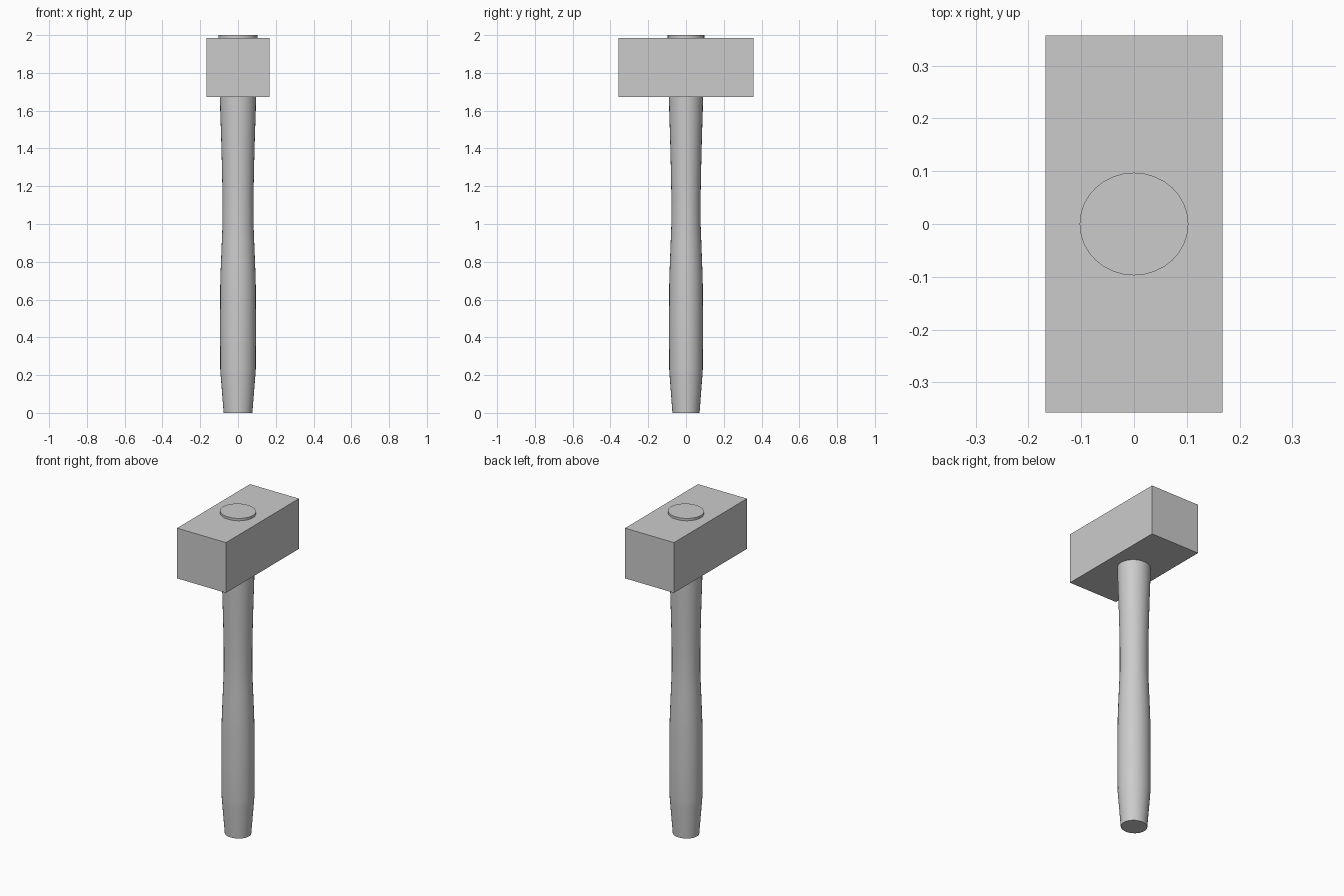
import bpy, bmesh, math

if "Cube" in bpy.data.objects:
    bpy.data.objects.remove(bpy.data.objects["Cube"])

SIDES = 32
Y_RATIO = 0.945  # handle is slightly oval


def add_object(name, bm):
    bmesh.ops.recalc_face_normals(bm, faces=bm.faces)
    mesh = bpy.data.meshes.new(name)
    bm.to_mesh(mesh)
    bm.free()
    obj = bpy.data.objects.new(name, mesh)
    bpy.context.collection.objects.link(obj)
    return obj


# Handle: oval rings (height, x radius), running up through the head
profile = [(0.0, 0.076), (0.20, 0.092), (0.23, 0.094), (0.45, 0.095),
           (0.68, 0.094), (0.75, 0.092), (0.90, 0.086), (1.00, 0.082),
           (1.15, 0.082), (1.30, 0.085), (1.45, 0.089), (1.60, 0.094),
           (1.70, 0.096), (2.0, 0.103)]
bm = bmesh.new()
rings = []
for z, r in profile:
    rings.append([bm.verts.new((r * math.cos(2 * math.pi * i / SIDES),
                                r * Y_RATIO * math.sin(2 * math.pi * i / SIDES), z))
                  for i in range(SIDES)])
for low, high in zip(rings, rings[1:]):
    for i in range(SIDES):
        j = (i + 1) % SIDES
        bm.faces.new((low[i], low[j], high[j], high[i]))
bm.faces.new(rings[0])
bm.faces.new(rings[-1])
handle = add_object("handle", bm)
bpy.context.view_layer.objects.active = handle
handle.select_set(True)
bpy.ops.object.shade_smooth_by_angle(angle=math.radians(30))

# Head: plain block, long along y
bm = bmesh.new()
bmesh.ops.create_cube(bm, size=1.0)
bmesh.ops.scale(bm, vec=(0.336, 0.715, 0.312), verts=bm.verts)
head = add_object("hammer_head", bm)
head.location = (0, 0, 1.829)
